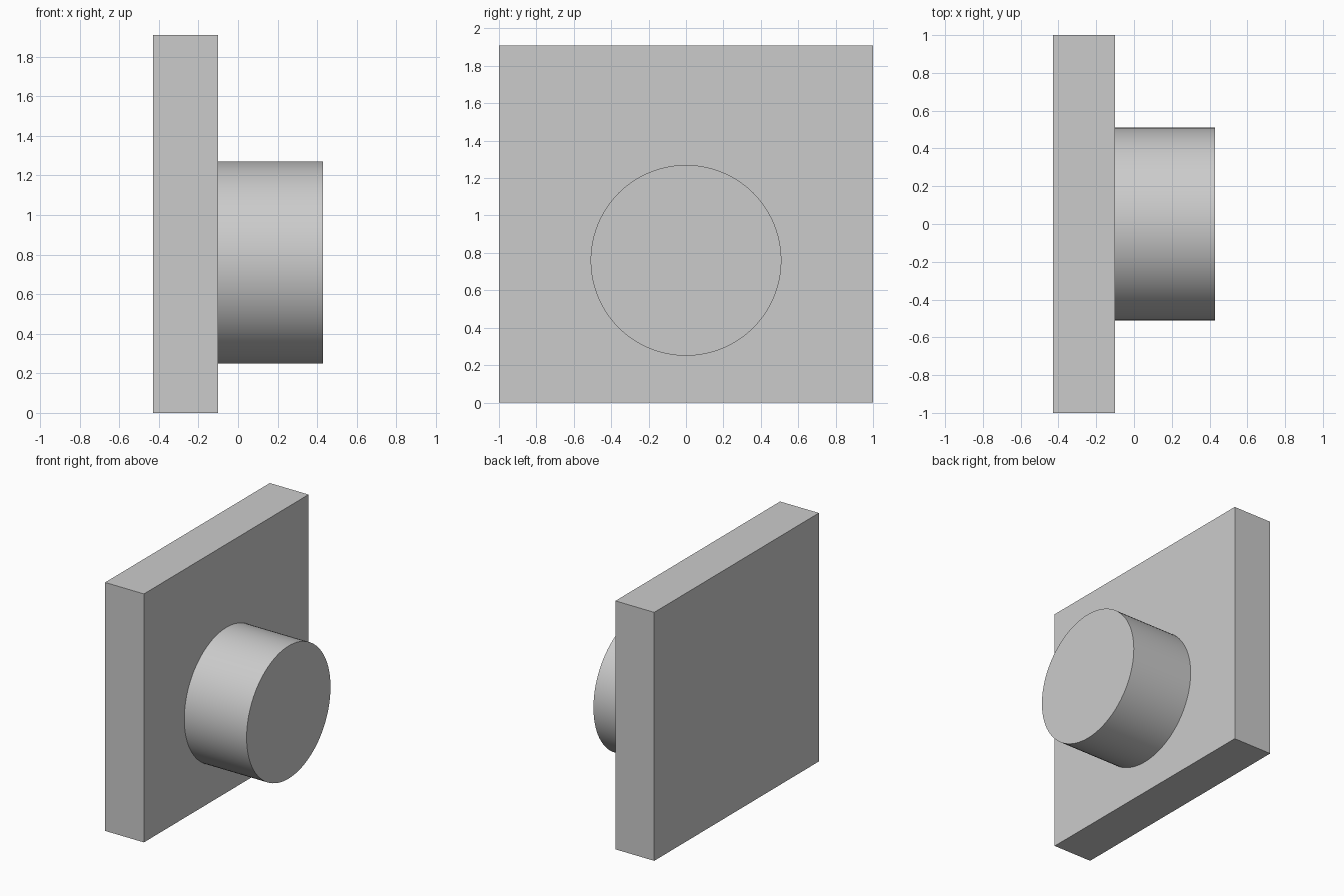
import bpy
import math

cube = bpy.data.objects.get("Cube")
if cube:
    bpy.data.objects.remove(cube, do_unlink=True)

# Plain grey material
GREY = (0.6, 0.6, 0.6, 1.0)
grey = bpy.data.materials.new("grey")
grey.use_nodes = True
grey.diffuse_color = GREY
grey.node_tree.nodes["Principled BSDF"].inputs["Base Color"].default_value = GREY

LEFT, FACE, TIP = -0.43, -0.10, 0.43    # x of plate back, plate face, boss end
HEIGHT, WIDTH = 1.91, 2.0
BOSS_Z, RADIUS = 0.76, 0.51
EMBED = 0.02                            # boss sinks into the plate


def finish(name):
    obj = bpy.context.object
    obj.name = obj.data.name = name
    obj.data.materials.append(grey)
    return obj


# Upright square plate
bpy.ops.mesh.primitive_cube_add(size=1, location=((LEFT + FACE) / 2, 0, HEIGHT / 2))
plate = finish("plate")
plate.scale = (FACE - LEFT, WIDTH, HEIGHT)
bpy.ops.object.transform_apply(location=False, rotation=False, scale=True)

# Round boss standing out from the plate face
start = FACE - EMBED
bpy.ops.mesh.primitive_cylinder_add(
    vertices=96, radius=RADIUS, depth=TIP - start,
    location=((start + TIP) / 2, 0, BOSS_Z), rotation=(0, math.pi / 2, 0))
finish("round_boss")
bpy.ops.object.shade_smooth_by_angle(angle=math.radians(30))
